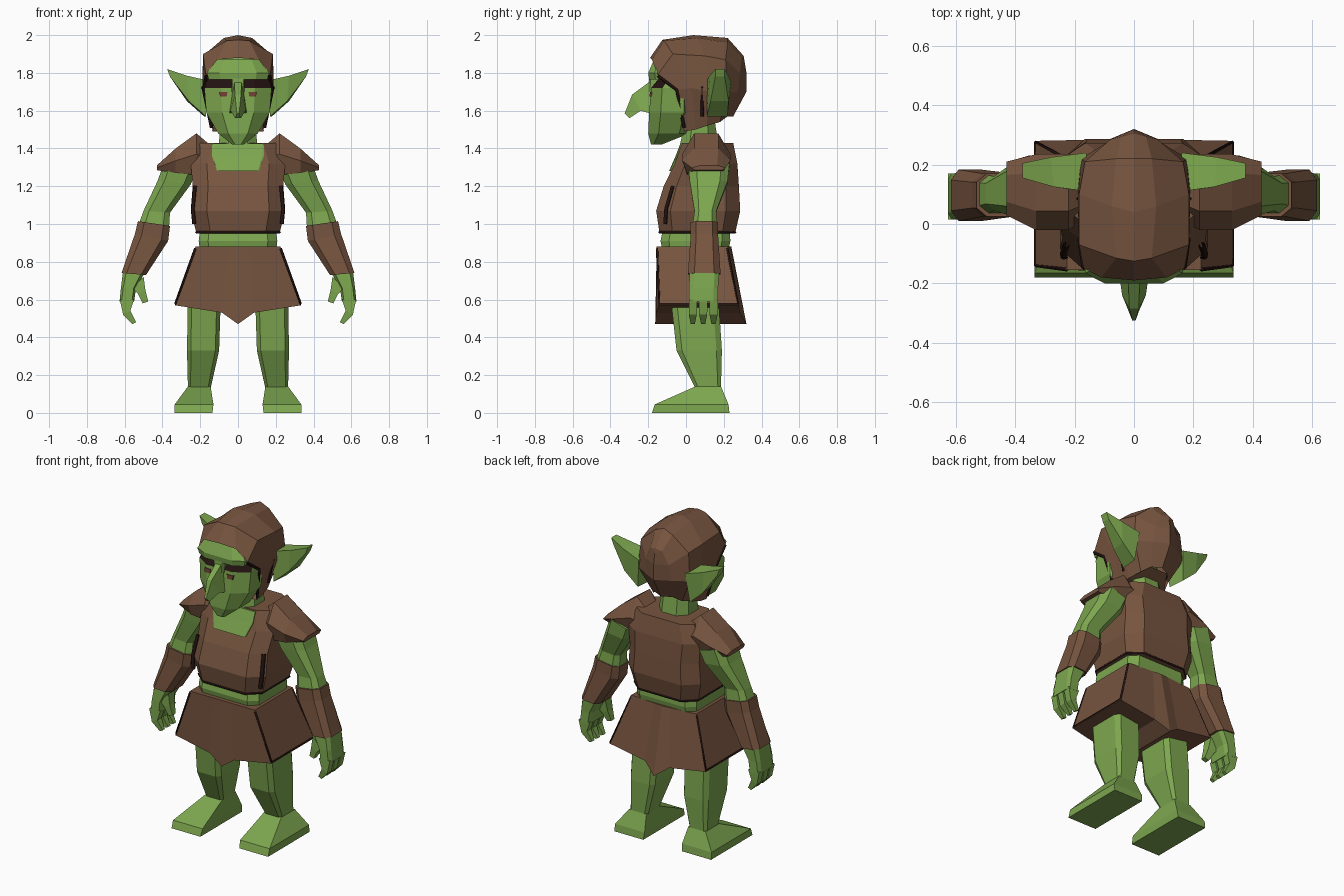
import bpy, bmesh


def material(name, rgb):
    m = bpy.data.materials.new(name)
    m.diffuse_color = (*rgb, 1)
    return m


GREEN = material("green_skin", (0.205, 0.385, 0.078))
BROWN = material("brown_leather", (0.185, 0.09, 0.05))
DARK = material("dark_trim", (0.016, 0.006, 0.005))
RED = material("dull_red_eye", (0.16, 0.05, 0.035))

HEX = [(0, .5), (.2, 0), (.8, 0), (1, .5), (.8, 1), (.2, 1)]
BOX = [(0, 0), (1, 0), (1, 1), (0, 1)]


def octa(c):
    return [(c, 0), (1 - c, 0), (1, c), (1, 1 - c), (1 - c, 1), (c, 1), (0, 1 - c), (0, c)]


def section(x0, z0, x1, z1, y0, y1, shape):
    """Cross-section spanning the line (x0,z0)-(x1,z1) and the depth y0-y1."""
    return [(x0 + (x1 - x0) * a, y0 + (y1 - y0) * b, z0 + (z1 - z0) * a) for a, b in shape]


def loft(name, rings, mat, mirror=False, cap=True, closed=True):
    """Skin a list of equal-sized point rings, optionally mirrored in x."""
    bm = bmesh.new()
    vs = [[bm.verts.new(p) for p in r] for r in rings]
    n = len(rings[0])
    for r, s in zip(vs, vs[1:]):
        for i in range(n if closed else n - 1):
            j = (i + 1) % n
            bm.faces.new((r[i], r[j], s[j], s[i]))
    if cap:
        bm.faces.new(vs[0])
        bm.faces.new(vs[-1])
    bmesh.ops.recalc_face_normals(bm, faces=bm.faces)
    me = bpy.data.meshes.new(name)
    bm.to_mesh(me)
    bm.free()
    me.materials.append(mat)
    ob = bpy.data.objects.new(name, me)
    bpy.context.collection.objects.link(ob)
    if mirror:
        ob.modifiers.new("mirror", "MIRROR")
    return ob


def body(name, rows, mat, c):
    """Centred part from rows of (z, half width, front y, back y)."""
    return loft(name, [section(-h, z, h, z, y0, y1, octa(c)) for z, h, y0, y1 in rows], mat)


def limb(name, rows, mat, shape=HEX):
    """Mirrored part from rows of (x0, z0, x1, z1, y0, y1)."""
    return loft(name, [section(*r, shape) for r in rows], mat, mirror=True)


def trim(name, points, radius, closed=False):
    """Thin dark edging along a path; open paths appear on both sides."""
    for side in ((1,) if closed else (1, -1)):
        cu = bpy.data.curves.new(name, "CURVE")
        cu.dimensions = "3D"
        cu.bevel_depth = radius
        cu.bevel_resolution = 0
        sp = cu.splines.new("POLY")
        sp.points.add(len(points) - 1)
        for p, (x, y, z) in zip(sp.points, points):
            p.co = (x * side, y, z, 1)
        sp.use_cyclic_u = closed
        cu.materials.append(DARK)
        bpy.context.collection.objects.link(bpy.data.objects.new(name, cu))


# torso, neck, bare chest and waist
body("tunic", [(.95, .22, -.14, .26), (1.07, .25, -.158, .287), (1.2, .24, -.118, .28),
               (1.32, .25, -.06, .272), (1.43, .2, -.02, .25)], BROWN, .17)
body("neck", [(1.30, .11, -.05, .1), (1.43, .10, -.03, .17), (1.56, .095, 0, .15)], GREEN, .25)
body("chest", [(1.28, .11, -.09, .05), (1.36, .138, -.055, .05), (1.425, .138, -.03, .05)],
     GREEN, .03)
body("waist", [(.84, .2, -.12, .22), (.91, .208, -.135, .235), (.98, .2, -.12, .23)], GREEN, .12)
trim("tunic_hem", section(-.22, .957, .22, .957, -.14, .26, octa(.17)), .008, True)
trim("tunic_side_seam", [(.232, -.11, 1.0), (.24, -.105, 1.08), (.228, -.07, 1.2)], .012)

# skirt with a point at front and back centre
skirt = []
for s, zb, yb in ((-1, .57, .28), (-.25, .53, .285), (0, .47, .32), (.25, .53, .285), (1, .57, .28)):
    a = abs(s)
    skirt.append([(.225 * s, -.155, .88), (.335 * s, -.163 + .02 * a, zb),
                  (.335 * s, yb, zb), (.225 * s, .24 - .02 * a, .88)])
loft("skirt", skirt, BROWN)
trim("skirt_edging", [(.225, -.152, .87), (.33, -.14, .577), (.33, .275, .577), (.225, .217, .87)],
     .008)

# shoulder pads: arched sections running outward
pads = []
for x, zt, zb, y0, y1 in ((.15, 1.42, 1.28, .02, .23), (.22, 1.48, 1.26, -.02, .235),
                          (.33, 1.40, 1.27, -.02, .235), (.43, 1.31, 1.285, .03, .21)):
    d, h = y1 - y0, zt - zb
    pads.append([(x, y0 + .1 * d, zb), (x, y0, zb + .5 * h), (x, y0 + .25 * d, zt),
                 (x, y1 - .25 * d, zt), (x, y1, zb + .5 * h), (x, y1 - .1 * d, zb)])
loft("shoulder_pad", pads, BROWN, mirror=True)

# arms and hands
limb("upper_arm", [(.22, 1.28, .39, 1.33, .01, .23), (.25, 1.21, .425, 1.23, .02, .22),
                   (.36, 1.06, .50, 1.07, .045, .16), (.365, .98, .525, 1.0, .035, .165)],
     GREEN, octa(.2))
limb("forearm_wrap", [(.36, .99, .53, 1.015, .025, .17), (.37, .91, .545, .95, .025, .17),
                      (.487, .73, .617, .74, .01, .183)], BROWN, octa(.2))
limb("palm", [(.495, .74, .61, .74, .02, .175), (.54, .66, .62, .66, .015, .17),
              (.55, .59, .627, .59, .015, .17)], GREEN, octa(.15))
for i in range(3):
    y = .015 + .055 * i
    limb("finger", [(.55, .60, .626, .60, y, y + .045), (.57, .54, .608, .52, y, y + .042),
                    (.54, .48, .56, .47, y + .01, y + .032)], GREEN, BOX)
limb("thumb", [(.50, .72, .56, .66, .025, .085), (.49, .65, .53, .63, .025, .075),
               (.475, .59, .505, .58, .03, .06)], GREEN, BOX)

# legs and feet
limb("leg", [(.09, .64, .265, .64, -.085, .17), (.10, .33, .27, .33, -.05, .19),
             (.145, .13, .265, .13, .05, .185)], GREEN, octa(.12))
limb("foot", [(.145, .14, .265, .14, .05, .185), (.13, .045, .335, .045, -.165, .225),
              (.135, 0, .335, 0, -.18, .23)], GREEN, BOX)

# head with dark eye sockets under the brow
head = body("head", [(1.42, .03, -.185, -.13), (1.48, .105, -.2, .02), (1.59, .168, -.195, .05),
                     (1.72, .178, -.185, .05), (1.775, .165, -.14, .06), (1.88, .13, -.1, .1)],
            GREEN, .25)
head.data.materials.append(DARK)
for f in head.data.polygons:
    if 1.72 < f.center.z < 1.775 and f.normal.y < -.4:
        f.material_index = 1
body("brow", [(1.765, .155, -.195, -.03), (1.80, .165, -.2, -.03), (1.87, .12, -.17, -.03)],
     GREEN, .2)
limb("eye", [(.06, 1.675, .095, 1.675, -.193, -.18), (.055, 1.7, .10, 1.7, -.191, -.178)], RED, BOX)
body("nose_bridge", [(1.70, .035, -.2, -.12), (1.78, .035, -.195, -.1)], GREEN, .1)

# hooked nose
loft("nose", [[(-w * .4, yt, zt), (w * .4, yt, zt), (w, yb, zb), (-w, yb, zb)]
              for w, yt, zt, yb, zb in ((.05, -.17, 1.77, -.17, 1.58),
                                        (.04, -.285, 1.685, -.24, 1.60),
                                        (.014, -.325, 1.585, -.30, 1.56))], GREEN)

# pointed ears
loft("ear", [[(.16, .11, 1.76), (.16, .24, 1.75), (.18, .22, 1.57), (.17, .11, 1.57)],
             [(.27, .125, 1.785), (.28, .225, 1.785), (.27, .225, 1.65), (.26, .13, 1.65)],
             [(.375, .155, 1.82), (.375, .205, 1.82), (.36, .205, 1.78), (.36, .155, 1.78)]],
     GREEN, mirror=True)

# hood: half arches from the face opening to the back of the head
loft("hood", [
    [(0, -.19, 1.88), (.11, -.18, 1.87), (.17, -.15, 1.79), (.184, -.05, 1.71), (.135, -.01, 1.49)],
    [(0, -.125, 1.975), (.06, -.115, 1.97), (.185, -.07, 1.90), (.188, .03, 1.72), (.135, .05, 1.50)],
    [(0, .04, 2.0), (.075, .06, 1.985), (.185, .10, 1.89), (.19, .13, 1.70), (.13, .11, 1.52)],
    [(0, .22, 1.985), (.06, .22, 1.96), (.165, .21, 1.87), (.18, .22, 1.70), (.10, .18, 1.54)],
    [(0, .305, 1.89), (.04, .295, 1.88), (.08, .285, 1.80), (.09, .275, 1.70), (.06, .22, 1.57)],
    [(0, .307, 1.88), (0, .31, 1.86), (0, .32, 1.80), (0, .32, 1.70), (0, .25, 1.57)],
], BROWN, mirror=True, cap=False, closed=False)
# underside of the hood and its dark edging
loft("hood_base", [[(-.135, -.01, 1.49), (.135, -.01, 1.49)], [(-.13, .11, 1.52), (.13, .11, 1.52)],
                   [(-.06, .22, 1.57), (.06, .22, 1.57)]], BROWN, cap=False, closed=False)
trim("hood_edging", [(.168, -.148, 1.785), (.182, -.048, 1.71), (.14, -.01, 1.51)], .009)
trim("hood_ear_seam", [(.186, .085, 1.73), (.15, .085, 1.57)], .009)
